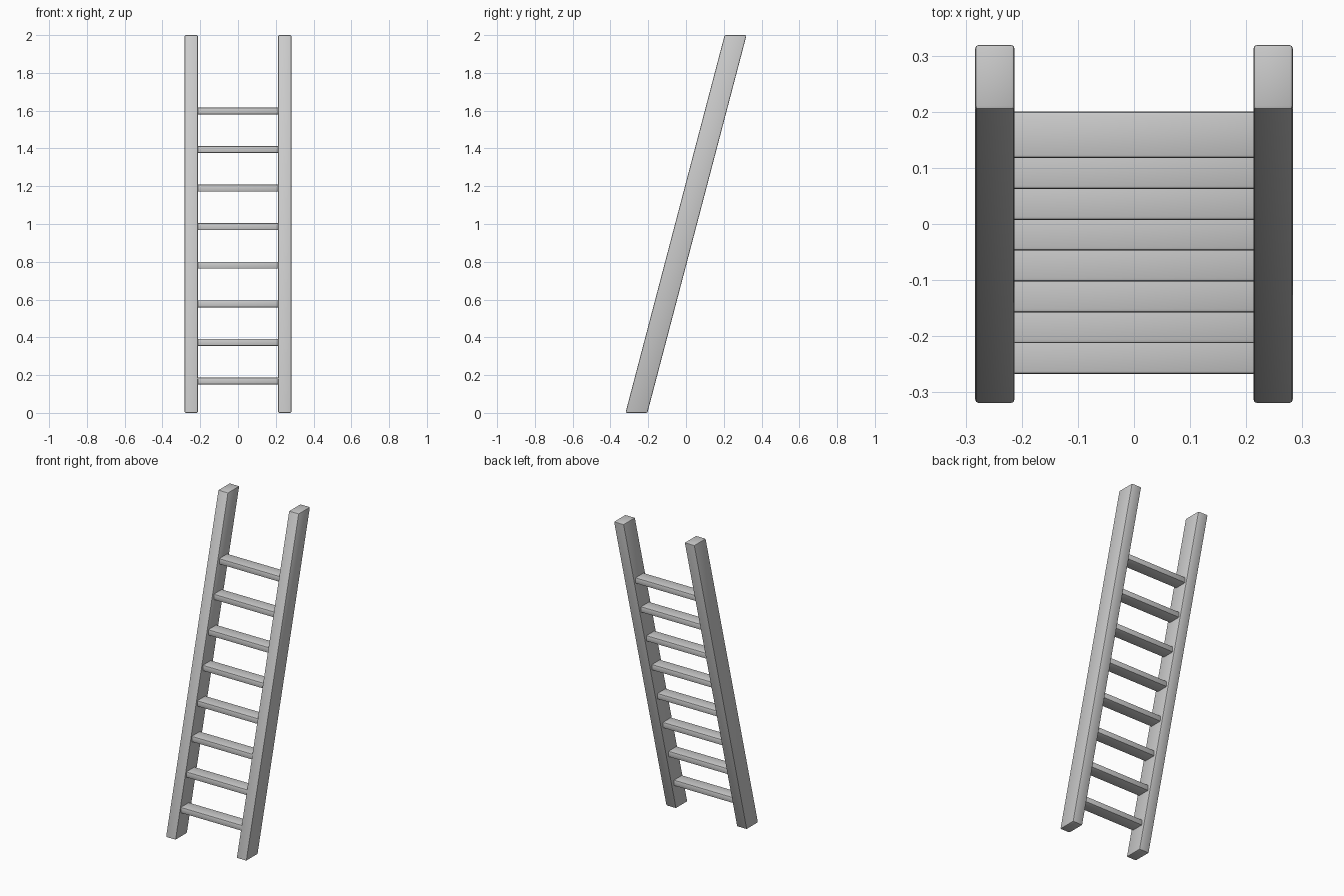
import bpy, bmesh
from mathutils import Matrix, Vector

if "Cube" in bpy.data.objects:
    bpy.data.objects.remove(bpy.data.objects["Cube"])

SLOPE = 0.525 / 2.0  # backward lean per unit of height


def beam(name, size, centre, lean=0.0, bevel=0.006, segments=2):
    """Softly bevelled box, optionally sheared so it leans along y."""
    bm = bmesh.new()
    bmesh.ops.create_cube(bm, size=1.0, matrix=Matrix.Diagonal((*size, 1.0)))
    for v in bm.verts:
        v.co.y += v.co.z * lean
    bmesh.ops.bevel(bm, geom=bm.edges[:], offset=bevel, segments=segments,
                    profile=0.5, affect='EDGES', clamp_overlap=True)
    bmesh.ops.translate(bm, verts=bm.verts, vec=Vector(centre))
    mesh = bpy.data.meshes.new(name)
    bm.to_mesh(mesh)
    bm.free()
    obj = bpy.data.objects.new(name, mesh)
    bpy.context.collection.objects.link(obj)
    bpy.ops.object.select_all(action='DESELECT')
    bpy.context.view_layer.objects.active = obj
    obj.select_set(True)
    bpy.ops.object.shade_smooth_by_angle()
    return obj


# Side rails: flat ends parallel to the ground, leaning back
for side, x in (("left", -0.248), ("right", 0.248)):
    beam(f"{side}_rail", (0.07, 0.116, 2.0), (x, 0, 1.0), SLOPE)

# Level rungs following the lean of the rails
for i in range(8):
    z = 0.169 + i * 0.2042
    y = -0.226 + i * 0.055
    beam(f"rung_{i + 1}", (0.44, 0.083, 0.037), (0, y, z))
